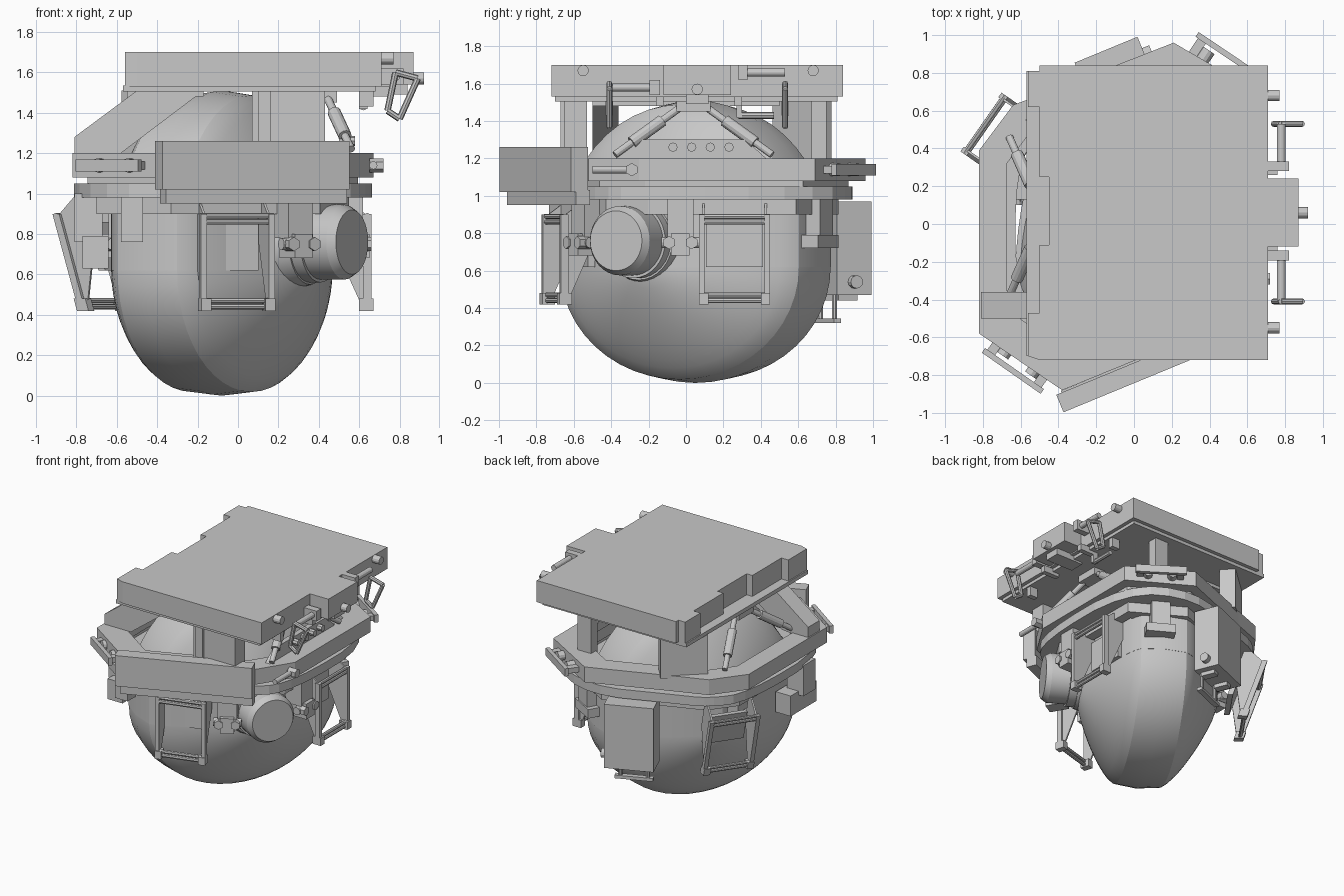
import bpy, bmesh, math
from mathutils import Matrix, Vector

old = bpy.data.objects.get("Cube")
if old:
    bpy.data.objects.remove(old, do_unlink=True)

grey = bpy.data.materials.new("plain_grey")
grey.use_nodes = True
shade = (0.58, 0.58, 0.58, 1)
grey.diffuse_color = shade
grey.node_tree.nodes["Principled BSDF"].inputs["Base Color"].default_value = shade
IDENTITY = Matrix()


def finish(name, bm, matrix=IDENTITY, smooth=False):
    bmesh.ops.remove_doubles(bm, verts=bm.verts, dist=0.0001)
    bmesh.ops.transform(bm, matrix=matrix, verts=bm.verts)
    bmesh.ops.recalc_face_normals(bm, faces=bm.faces)
    mesh = bpy.data.meshes.new(name)
    bm.to_mesh(mesh)
    bm.free()
    mesh.materials.append(grey)
    obj = bpy.data.objects.new(name, mesh)
    bpy.context.collection.objects.link(obj)
    if smooth:
        for other in bpy.context.selected_objects:
            other.select_set(False)
        obj.select_set(True)
        bpy.context.view_layer.objects.active = obj
        bpy.ops.object.shade_smooth_by_angle(angle=math.radians(20))
    return obj


def frame(x, y, degrees):
    """Local frame at x, y, turned about z."""
    return Matrix.Translation((x, y, 0)) @ Matrix.Rotation(math.radians(degrees), 4, "Z")


def box(name, xs, ys, zs, matrix=IDENTITY):
    bm = bmesh.new()
    bmesh.ops.create_cube(bm, size=1)
    for v in bm.verts:
        v.co = [span[0] if c < 0 else span[1] for c, span in zip(v.co, (xs, ys, zs))]
    return finish(name, bm, matrix)


def prism(name, points, low, high, matrix=IDENTITY, axis="z", smooth=False):
    """Extrude a flat outline along the given axis."""
    def place(p, d):
        return (p[0], p[1], d) if axis == "z" else (d, p[0], p[1]) if axis == "x" else (p[0], d, p[1])
    bm = bmesh.new()
    ends = [[bm.verts.new(place(p, d)) for p in points] for d in (low, high)]
    for end in ends:
        bm.faces.new(end)
    for i in range(len(points)):
        bm.faces.new((ends[0][i - 1], ends[0][i], ends[1][i], ends[1][i - 1]))
    return finish(name, bm, matrix, smooth)


def rod(name, start, end, radius, sides=12, tip=None, matrix=IDENTITY):
    start, end = Vector(start), Vector(end)
    bm = bmesh.new()
    bmesh.ops.create_cone(bm, cap_ends=True, segments=sides, radius1=radius,
                          radius2=radius if tip is None else tip, depth=(end - start).length)
    turn = (end - start).to_track_quat("Z", "Y").to_matrix().to_4x4()
    return finish(name, bm, matrix @ Matrix.Translation((start + end) / 2) @ turn, sides > 8)


def scaled(points, factor):
    return [(MID[0] + (x - MID[0]) * factor, MID[1] + (y - MID[1]) * factor) for x, y in points]


def rounded(points):
    """Cut every corner of a closed outline."""
    result = []
    for i, b in enumerate(points):
        a = Vector(points[i - 1])
        result += [a.lerp(Vector(b), 0.25)[:], a.lerp(Vector(b), 0.75)[:]]
    return result


def hoop(name, points, outer, inner, low, high):
    bm = bmesh.new()
    loops = [[bm.verts.new((x, y, z)) for x, y in scaled(points, f)]
             for f, z in ((outer, low), (outer, high), (inner, high), (inner, low))]
    for k in range(4):
        for i in range(len(points)):
            bm.faces.new((loops[k - 1][i - 1], loops[k - 1][i], loops[k][i], loops[k][i - 1]))
    return finish(name, bm)


MID = (-0.08, 0.05)
TILT = 22.4

# Main shell: a ridged middle band with a blunt cone on each side
half = [(0.17 + 0.36 * k / 10, 0.97 * (1 - (k / 10) ** 1.3) ** 0.8) for k in range(11)]
sections = [(-t, r) for t, r in reversed(half)] + [(0, 1)] + half
STEPS = 24
bm = bmesh.new()
rows = []
for t, r in sections:
    row = []
    for side, middle, height in ((1, 0.72, 0.79), (-1, 0.62, 0.62)):
        for i in range(STEPS + 1):
            a = math.pi * i / STEPS
            row.append(bm.verts.new((t, side * 0.76 * r * math.cos(a), middle + side * height * r * math.sin(a))))
    rows.append(row)
for a, b in zip(rows, rows[1:]):
    for i in range(len(a)):
        bm.faces.new((a[i - 1], a[i], b[i], b[i - 1]))
bmesh.ops.dissolve_degenerate(bm, dist=0.0001, edges=bm.edges)
finish("main_shell", bm, frame(*MID, -30), True)

# Upright wall around the shell's waist
waist = [(t, 0.762 * r) for t, r in sections] + [(t, -0.762 * r) for t, r in reversed(sections[1:-1])]
prism("shell_waist", waist, 0.62, 0.96, frame(*MID, -30), smooth=True)

# Top plate with stepped side, lower flange and side housing
outline = [(0.71, -0.72), (0.71, 0.84), (-0.5, 0.84), (-0.5, 0.81), (-0.56, 0.81), (-0.56, 0.62),
           (-0.5, 0.62), (-0.5, 0.25), (-0.45, 0.25), (-0.45, -0.11), (-0.5, -0.11), (-0.5, -0.47),
           (-0.56, -0.47), (-0.56, -0.7), (-0.5, -0.72)]
prism("top_plate", outline, 1.53, 1.7)
box("plate_flange", (-0.57, 0.68), (-0.7, 0.81), (1.505, 1.535))
box("plate_underside_pad", (-0.43, -0.17), (-0.5, 0.5), (1.48, 1.51))
box("side_housing", (0.7, 0.87), (-0.12, 0.24), (1.54, 1.7))
rod("housing_knob", (0.86, 0.06, 1.57), (0.92, 0.06, 1.57), 0.03)
box("housing_bracket", (0.6, 0.84), (0, 0.12), (1.49, 1.55))
for y in (-0.55, 0.68):
    rod("plate_stud", (0.7, y, 1.67), (0.77, y, 1.67), 0.03)

# Many-sided carrier frame
corners = [(-0.82, -0.58), (-0.38, -0.88), (0.5, -0.52), (0.67, -0.25), (0.67, 0.69),
           (0.21, 0.96), (-0.4, 0.72), (-0.64, 0.63), (-0.82, 0.39)]
hoop("upper_frame", corners, 1, 0.8, 1.08, 1.2)
hoop("lower_frame", rounded(rounded(corners)), 0.99, 0.74, 0.98, 1.05)
hoop("frame_web", corners, 0.9, 0.82, 1.04, 1.09)
hoop("shell_collar", corners, 0.84, 0.74, 0.9, 0.99)

# Front panel and rear cabinet
front = frame(0.07, -0.76, TILT)
box("front_panel", (-0.5, 0.5), (-0.05, 0.05), (1.02, 1.26), front)
box("front_panel_sill", (-0.47, 0.5), (-0.02, 0.06), (0.95, 1.03), front)
rear = frame(-0.11, 0.83, TILT)
box("rear_cabinet", (-0.18, 0.18), (-0.1, 0.1), (0.47, 0.97), rear)
for x in (-0.1, 0.1):
    box("cabinet_foot", (x - 0.03, x + 0.03), (-0.07, 0.04), (0.44, 0.48), rear)
    rod("cabinet_pin", (x, -0.08, 0.33), (x, -0.08, 0.48), 0.015, 8, matrix=rear)
box("cabinet_pin_bar", (-0.14, 0.14), (-0.1, -0.06), (0.32, 0.345), rear)
rod("cabinet_knob", (0.17, 0, 0.54), (0.22, 0, 0.54), 0.035, matrix=rear)

# Pillars that carry the top plate
wedge = [(-0.81, 1.18), (-0.81, 1.28), (-0.5, 1.51), (-0.17, 1.51), (-0.58, 1.2)]
prism("left_front_pylon", wedge, -0.5, -0.36, axis="y")
box("front_pillar", (0.07, 0.43), (-0.65, -0.53), (1.18, 1.51))
box("front_pillar_rib", (0.1, 0.16), (-0.67, -0.64), (1.18, 1.51))
box("rear_pillar", (-0.17, 0.17), (-0.06, 0.06), (1.18, 1.51), frame(-0.41, 0.62, 42))
box("rear_right_pillar", (0.3, 0.42), (0.67, 0.75), (1.18, 1.51))

# Diagonal braces on both sides
for x, foot in ((0.44, 0.56), (-0.5, -0.66)):
    for side in (-1, 1):
        low = Vector((foot, 0.04 + side * 0.42, 1.22))
        high = Vector((x, 0.04 + side * 0.06, 1.48))
        rod("brace", low, high, 0.02)
        rod("brace_sleeve", low.lerp(high, 0.25), low.lerp(high, 0.7), 0.033)
    box("brace_node", (x - 0.05, x + 0.05), (-0.05, 0.13), (1.45, 1.51))

# Bolted side panel
arch = [(-0.4, 1.18), (-0.25, 1.3), (0.32, 1.3), (0.45, 1.18)]
prism("side_panel", arch, 0.5, 0.54, axis="x")
for i in range(4):
    y = -0.07 + i * 0.1
    rod("panel_bolt", (0.53, y, 1.26), (0.58, y, 1.26), 0.025, 8)

# Round motor on the shell
motor = frame(*MID, -30) @ Matrix.Translation((0, -0.045, 0.76))
for name, a, b, r, tip in (("motor_collar", 0.36, 0.53, 0.26, 0.21), ("motor_ring", 0.53, 0.59, 0.2, 0.2),
                           ("motor_drum", 0.59, 0.73, 0.185, 0.185), ("motor_cap", 0.73, 0.77, 0.185, 0.16)):
    rod(name, (a, 0, 0), (b, 0, 0), r, 32, tip, motor)


# Hanging ladder-like handles; lean pulls the foot inward
def handle(x, y, outward, lean=0):
    width = 0.19
    shear = Matrix()
    shear[1][2], shear[1][3] = lean, -0.9 * lean
    place = frame(x, y, outward - 90) @ shear
    for side in (-1, 1):
        w = side * width
        inner = w - side * 0.03
        box("handle_post", sorted((w, inner)), (-0.04, 0), (0.45, 0.9), place)
        gusset = [(-0.2, 0.98), (-0.2, 0.78), (-0.05, 0.45), (-0.03, 0.45), (-0.03, 0.9), (-0.14, 0.98)]
        prism("handle_gusset", gusset, inner, inner + side * 0.012, place, "x")
        box("handle_foot", sorted((w, w - side * 0.05)), (-0.06, 0.01), (0.42, 0.48), place)
    for z in (0.44, 0.47, 0.86, 0.89):
        rod("handle_bar", (-width, -0.02, z), (width, -0.02, z), 0.014, 8, matrix=place)
    box("handle_back", (-width * 0.8, width * 0.8), (-0.2, -0.16), (0.62, 0.86), place)


handle(0, -0.72, -74)
handle(0.66, 0.26, 0)
handle(-0.81, 0.54, 145, 0.33)


# Guard rails on the slanted frame edges
def rail(x, y, outward):
    place = frame(x, y, outward - 90)
    box("guard_rail", (-0.19, 0.19), (-0.03, 0), (1.11, 1.17), place)
    for w in (-0.15, 0.15):
        box("rail_arm", (w - 0.025, w + 0.025), (-0.14, -0.02), (1.12, 1.16), place)
        rod("rail_bolt", (w * 0.6, -0.13, 1.14), (w * 0.6, -0.05, 1.14), 0.035, 12, matrix=place)


rail(-0.65, -0.79, -125)
rail(0.5, 0.91, 56)

# Hanging blocks and clamps under the frame
box("left_hanger", (-0.81, -0.67), (-0.45, -0.3), (0.76, 1))
box("left_block", (-0.77, -0.64), (-0.52, -0.2), (0.63, 0.79))
box("left_inner_hanger", (-0.58, -0.47), (-0.7, -0.58), (0.76, 1))
hanger = frame(0.34, 0.7, -30)
box("rear_right_hanger", (-0.07, 0.07), (-0.08, 0.06), (0.78, 1), hanger)
box("rear_right_hanger_foot", (-0.11, 0.11), (-0.1, 0.07), (0.72, 0.79), hanger)
for place in (frame(0.3, -0.56, -60), frame(0.6, -0.03, 0), frame(-0.62, 0.2, 180)):
    box("clamp_mount", (-0.12, 0.02), (-0.07, 0.07), (0.78, 0.99), place)
    box("clamp_jaw", (-0.1, 0.05), (-0.05, 0.05), (0.68, 0.8), place)
    rod("clamp_shaft", (0, -0.1, 0.75), (0, 0.1, 0.75), 0.03, 12, matrix=place)
    for y in (-0.06, 0.06):
        rod("clamp_nut", (-0.02, y, 0.75), (0.06, y, 0.75), 0.035, 6, matrix=place)

# Swing frames beside the top plate, each with one open end arm
for arm, far, z in ((-0.41, -0.14, 1.58), (0.53, 0.28, 1.66)):
    loop = [(0.74, arm, 1.41), (0.78, arm, 1.6), (0.89, arm, 1.57), (0.8, arm, 1.37)]
    for i in range(4):
        rod("swing_arm", loop[i - 1], loop[i], 0.016, 8)
    rod("swing_bar", (0.78, arm, z), (0.78, far, z), 0.022)
    box("swing_block", (0.7, 0.82), sorted((far, far * 0.8 + arm * 0.2)), (z - 0.04, z + 0.04))
    box("plate_hook", (0.6, 0.67), (arm - 0.02, arm + 0.02), (1.43, 1.51))
    box("hook_arm", (0.62, 0.76), (far - 0.02, far + 0.02), (1.48, 1.53))
box("cable_drop", (0.6, 0.64), (0.27, 0.3), (1.42, 1.52))
rod("cable_arm", (0.62, 0.28, 1.43), (0.62, 0.47, 1.43), 0.018, 8)
rod("side_latch", (0.67, -0.5, 1.14), (0.67, -0.3, 1.14), 0.02)
rod("side_latch_nut", (0.65, -0.29, 1.14), (0.72, -0.29, 1.14), 0.035, 6)
